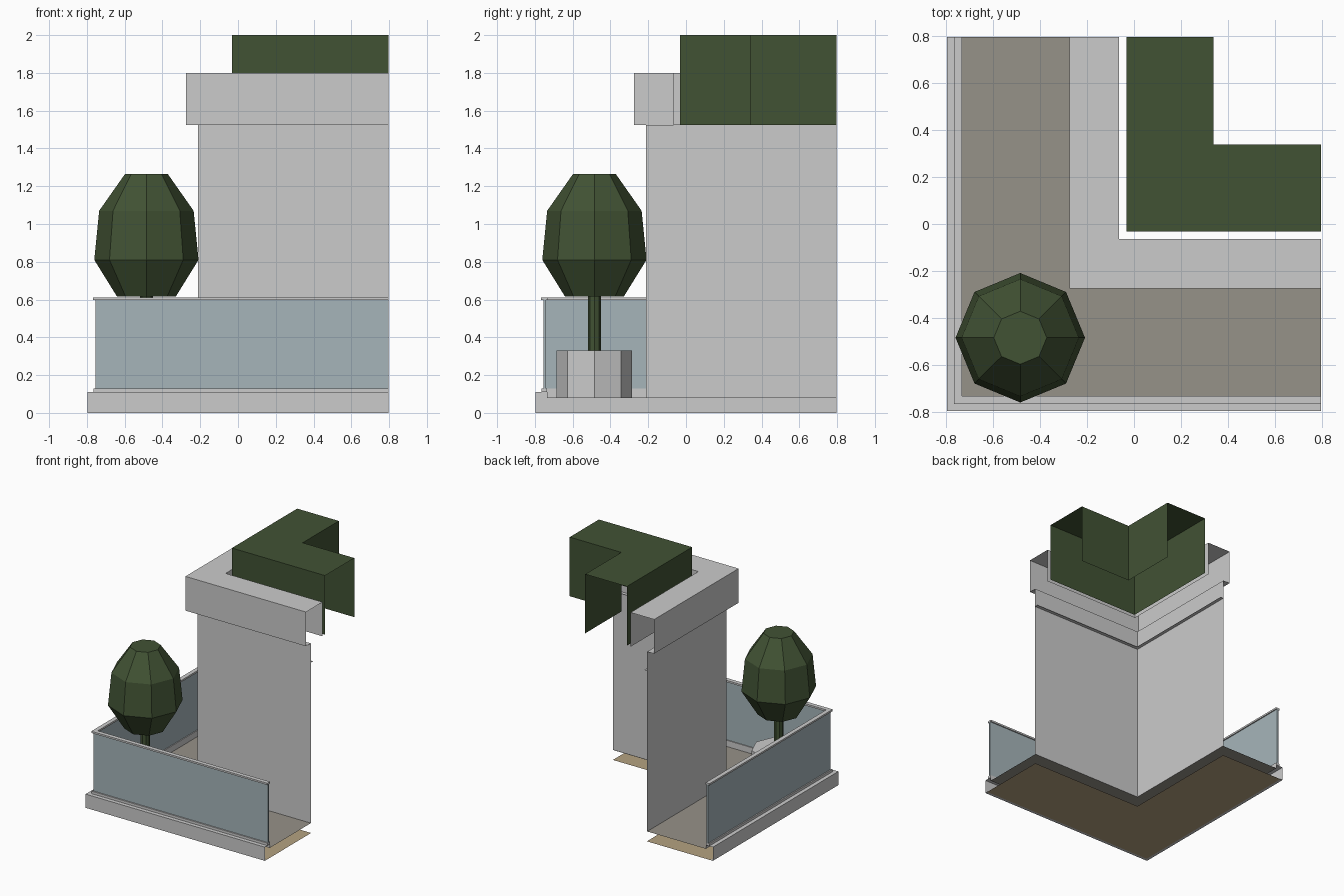
import bpy
import bmesh
from math import cos, sin, pi

cube = bpy.data.objects.get("Cube")
if cube:
    bpy.data.objects.remove(cube, do_unlink=True)

EDGE = 0.797           # outer limit of the corner tile
TREE = (-0.485, -0.485)


def material(name, rgb):
    m = bpy.data.materials.new(name)
    m.use_nodes = True
    colour = (*rgb, 1.0)
    m.diffuse_color = colour
    bsdf = next(n for n in m.node_tree.nodes if n.type == "BSDF_PRINCIPLED")
    bsdf.inputs["Base Color"].default_value = colour
    return m


plaster = material("light_grey_plaster", (0.60, 0.60, 0.60))
leaf = material("dark_green_leaf", (0.053, 0.085, 0.034))
glass = material("pale_blue_glass", (0.38, 0.46, 0.49))
paving = material("warm_grey_paving", (0.305, 0.287, 0.25))
soil = material("tan_underside", (0.46, 0.36, 0.22))


def finish(name, bm, mat):
    mesh = bpy.data.meshes.new(name)
    bm.to_mesh(mesh)
    bm.free()
    mesh.materials.append(mat)
    obj = bpy.data.objects.new(name, mesh)
    bpy.context.collection.objects.link(obj)
    return obj


def corner_sweep(name, profile, mat, solid=False):
    """Sweep a (offset, height) profile round the corner, from the back to the side."""
    bm = bmesh.new()
    rows = [[bm.verts.new((x, y, z)) for x, y in ((d, EDGE), (d, d), (EDGE, d))]
            for d, z in profile]
    pairs = list(zip(rows, rows[1:]))
    if solid:
        pairs.append((rows[-1], rows[0]))
    for low, high in pairs:
        for i in range(2):
            bm.faces.new((low[i], low[i + 1], high[i + 1], high[i]))
    if solid:
        for end in (0, 2):
            bm.faces.new([row[end] for row in rows])
        bmesh.ops.recalc_face_normals(bm, faces=bm.faces)
    return finish(name, bm, mat)


def bar(outer, inner, low, high):
    return [(outer, low), (outer, high), (inner, high), (inner, low)]


def lathe(name, profile, mat, sides=8):
    """Closed faceted solid from (radius, height) rings round the tree axis."""
    bm = bmesh.new()
    rings = [[bm.verts.new((TREE[0] + r * cos(2 * pi * i / sides),
                            TREE[1] + r * sin(2 * pi * i / sides), z))
              for i in range(sides)] for r, z in profile]
    for low, high in zip(rings, rings[1:]):
        for i in range(sides):
            j = (i + 1) % sides
            bm.faces.new((low[i], low[j], high[j], high[i]))
    bm.faces.new(rings[0][::-1])
    bm.faces.new(rings[-1])
    return finish(name, bm, mat)


# Balcony slab: hollow rim, paved floor and underside
corner_sweep("slab_rim", [(-0.775, 0), (-EDGE, 0), (-EDGE, 0.11),
                          (-0.735, 0.11), (-0.735, 0.08)], plaster)
corner_sweep("balcony_floor", [(-0.735, 0.08), (-0.21, 0.08)], paving)
corner_sweep("slab_underside", [(-0.21, 0), (-0.775, 0)], soil)

# Glass balustrade with its rails
corner_sweep("bottom_rail", bar(-0.765, -0.735, 0.11, 0.13), plaster, True)
corner_sweep("glass_panel", bar(-0.755, -0.742, 0.13, 0.6), glass, True)
corner_sweep("top_rail", bar(-0.767, -0.733, 0.598, 0.612), plaster, True)

# Building wall, with a narrow ledge behind it, and the open-ended cornice
corner_sweep("wall", [(-0.213, 0.08), (-0.213, 1.525)], plaster)
corner_sweep("wall_ledge", [(-0.213, 1.37), (-0.185, 1.37)], plaster)
corner_sweep("cornice", [(-0.213, 1.525), (-0.275, 1.525), (-0.275, 1.8),
                         (-0.065, 1.8), (-0.065, 1.525)], plaster)

# Roof hedge
corner_sweep("roof_hedge", bar(-0.032, 0.338, 1.525, 2.0), leaf)

# Potted tree
lathe("planter", [(0.2, 0.08), (0.2, 0.33)], plaster)
lathe("trunk", [(0.034, 0.33), (0.034, 0.62)], leaf)
lathe("tree_crown", [(0.155, 0.615), (0.276, 0.81), (0.25, 1.07), (0.113, 1.265)], leaf)
